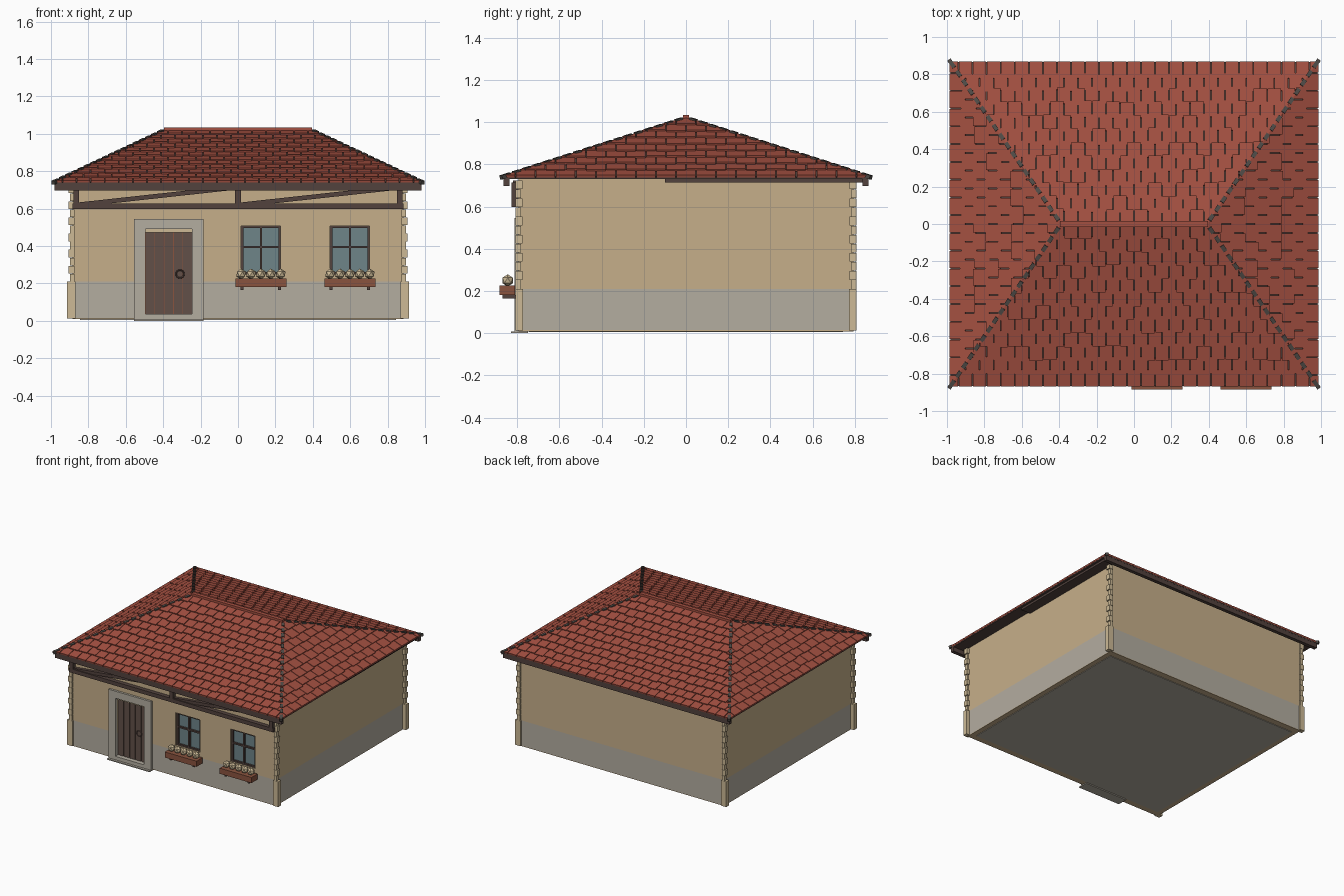
import bpy, bmesh, random
from math import pi, atan2
from mathutils import Matrix, Vector

random.seed(4)
if "Cube" in bpy.data.objects:
    bpy.data.objects.remove(bpy.data.objects["Cube"])


def material(name, *rgb):
    lin = [(c / 255 / 12.92) if c < 11 else ((c / 255 + 0.055) / 1.055) ** 2.4 for c in rgb]
    m = bpy.data.materials.new(name)
    m.use_nodes = True
    m.diffuse_color = (*lin, 1)
    m.node_tree.nodes["Principled BSDF"].inputs["Base Color"].default_value = (*lin, 1)
    return m


TILE = material("terracotta", 164, 80, 65)
WALL = material("ochre plaster", 198, 175, 138)
STONE = material("grey stone", 180, 173, 160)
BEAM = material("dark timber", 82, 66, 61)
DOOR = material("door wood", 98, 80, 72)
BOX = material("planter wood", 138, 84, 63)
GLASS = material("window glass", 110, 133, 137)
CREAM = material("cream", 205, 186, 150)
SLATE = material("hip slate", 78, 74, 70)


def finish(name, bm, mat):
    bmesh.ops.recalc_face_normals(bm, faces=bm.faces)
    me = bpy.data.meshes.new(name)
    bm.to_mesh(me)
    bm.free()
    me.materials.append(mat)
    ob = bpy.data.objects.new(name, me)
    bpy.context.collection.objects.link(ob)
    return ob


def add_box(bm, x, y, z, frame=Matrix()):
    """Add a box given its (low, high) range on each axis."""
    mid = Vector([(a + b) / 2 for a, b in (x, y, z)])
    size = [b - a for a, b in (x, y, z)]
    bmesh.ops.create_cube(bm, size=1, matrix=frame @ Matrix.Translation(mid) @ Matrix.Diagonal((*size, 1)))


def boxes(name, mat, *ranges):
    bm = bmesh.new()
    for r in ranges:
        add_box(bm, *r)
    return finish(name, bm, mat)


def around(c, r):
    return (c - r, c + r)


# Main dimensions
WX, WY, WTOP, PLINTH = 0.885, 0.795, 0.738, 0.21
EX, EY, EZ = 0.98, 0.865, 0.735
RX, RZ = 0.39, 1.012
DX = (-0.495, -0.245)
WINDOWS = [(0.017, 0.228), (0.493, 0.704)]
WZ = (0.25, 0.507)

# Walls, plinth and floor
walls = boxes("walls", WALL, (around(0, WX), around(0, WY), (PLINTH, WTOP)))
plinth = boxes("plinth", STONE, (around(0, WX), around(0, WY), (0.014, PLINTH)))
boxes("base_rim", WALL, (around(0, WX), around(0, WY), (0.009, 0.014)))
boxes("floor", STONE, (around(0, 0.845), around(0, 0.745), (0.005, 0.012)))

# Door and window recesses
recess = (-0.9, -0.757)
cutter = boxes("opening_cutter", WALL, (DX, recess, (0.035, 0.49)),
               *[(w, recess, WZ) for w in WINDOWS])
cutter.hide_render = True
for part in (walls, plinth):
    mod = part.modifiers.new("openings", "BOOLEAN")
    mod.operation, mod.object = "DIFFERENCE", cutter
    bpy.context.view_layer.objects.active = part
    bpy.ops.object.modifier_apply(modifier=mod.name)
bpy.data.objects.remove(cutter)

# Door surround, planks, lintel and ring handle
front = (-0.812, -0.79)
boxes("door_surround", STONE, ((-0.555, DX[0]), front, (0, 0.545)), ((DX[1], -0.185), front, (0, 0.545)),
      (DX, front, (0.49, 0.545)), (DX, front, (0, 0.035)))
boxes("door_step", STONE, ((-0.555, -0.185), (-0.83, -0.75), (0, 0.008)))
plank = (DX[1] - DX[0]) / 5
boxes("door_planks", DOOR, *[((DX[0] + i * plank + 0.002, DX[0] + (i + 1) * plank - 0.002),
                              (-0.778, -0.75), (0.035, 0.472)) for i in range(5)])
boxes("door_backing", BOX, (DX, (-0.772, -0.75), (0.035, 0.472)))
boxes("door_lintel", CREAM, (DX, (-0.79, -0.75), (0.472, 0.49)))
bpy.ops.mesh.primitive_torus_add(location=(-0.31, -0.782, 0.25), rotation=(pi / 2, 0, 0), major_radius=0.021,
                                 minor_radius=0.004, major_segments=16, minor_segments=6)
ring = bpy.context.object
ring.name = "door_ring"
ring.data.materials.append(BEAM)

# Windows and flower boxes
for side, (a, b) in zip(("right", "left"), WINDOWS):
    c, t = (a + b) / 2, 0.012
    boxes(side + "_window_glass", GLASS, ((a, b), (-0.768, -0.75), WZ))
    bars = (-0.783, -0.755)
    boxes(side + "_window_frame", BEAM, ((a, a + t), bars, WZ), ((b - t, b), bars, WZ),
          ((a, b), bars, (WZ[1] - t, WZ[1])), ((a, b), bars, (WZ[0], WZ[0] + t)),
          (around(c, t / 2), bars, WZ), ((a, b), bars, around(0.395, t / 2)))
    boxes(side + "_flower_box", BOX, (around(c, 0.137), (-0.885, -0.81), (0.182, 0.226)))
    boxes(side + "_box_brackets", BEAM, *[(around(c + s * 0.1, 0.008), (-0.87, -0.79), (0.165, 0.182))
                                          for s in (-1, 1)])
    bm = bmesh.new()
    for i in range(5):
        spot = Matrix.Translation((c + (i - 2) * 0.053, -0.845, 0.25))
        bmesh.ops.create_icosphere(bm, subdivisions=1, radius=0.029, matrix=spot)
    finish(side + "_flowers", bm, CREAM)

# Corner stones, alternating in width, with a broad foot
bm = bmesh.new()
for sx in (-1, 1):
    for sy in (-1, 1):
        def corner(x, y, z):
            add_box(bm, sorted(sx * v for v in x), sorted(sy * v for v in y), z)
        corner((0.87, 0.914), (0.772, 0.808), (0.012, PLINTH))
        for i in range(12):
            z = PLINTH + i * 0.043
            w = 0.008 * (i % 2)
            corner((0.875, 0.898 + w), (0.782 - w, 0.807), (z, z + 0.041))
finish("corner_stones", bm, CREAM)

# Timber truss across the front
truss_y = (-0.828, -0.79)
boxes("front_truss", BEAM, ((-0.885, 0.885), truss_y, (0.597, 0.627)),
      *[(around(x, 0.015), truss_y, (0.6, 0.715)) for x in (-0.865, 0, 0.865)])
bm = bmesh.new()
for x in (-0.86, 0.01):
    ends = [Vector((x, -0.805, 0.62)), Vector((x + 0.84, -0.805, 0.712))]
    d = ends[1] - ends[0]
    turn = Matrix.Translation(ends[0]) @ Matrix.Rotation(-atan2(d.z, d.x), 4, "Y")
    add_box(bm, (0, d.length), (-0.015, 0.015), (-0.012, 0.012), turn)
finish("truss_braces", bm, BEAM)

# Eaves boards
boxes("eaves_boards", BEAM, (around(0, EX), around(0, EY), (0.731, 0.739)),
      *[(around(0, EX), around(s * 0.85, 0.014), (0.697, 0.735)) for s in (-1, 1)])
boxes("right_eaves_board", BEAM, ((WX, 0.965), (-0.1, 0.86), (0.715, 0.733)))

# Solid hipped core below the tiles
bm = bmesh.new()
eave = [bm.verts.new((sx * EX, sy * EY, EZ)) for sx, sy in ((-1, -1), (1, -1), (1, 1), (-1, 1))]
left, right = [bm.verts.new((x, 0, RZ)) for x in (-RX, RX)]
for f in ((eave[0], eave[1], right, left), (eave[1], eave[2], right), (eave[2], eave[3], left, right),
          (eave[3], eave[0], left), eave[::-1]):
    bm.faces.new(f)
finish("roof_core", bm, BEAM)


def tiled_slope(name, out, half, dist, run, rows, width):
    """Overlapping staggered tiles on one slope, trimmed along the hips."""
    e = Vector((*out, 0))
    u = Vector((-e.y, e.x, 0))
    rise = Vector((0, 0, RZ - EZ)) - e * run
    length, v = rise.length, rise.normalized()
    n = u.cross(v)
    origin = e * dist + Vector((0, 0, EZ))
    frame = Matrix.Translation(origin) @ Matrix((u, v, n)).transposed().to_4x4()
    bm = bmesh.new()
    step = length / rows
    count = int(half / width) + 2
    for r in range(rows):
        for c in range(-count, count + 1):
            x = (c + 0.5 * (r % 2)) * width
            if abs(x) > half * 1.05 + width - r * step * 0.5:
                continue
            drop = random.uniform(0, 0.012) if r else 0
            tilt = frame @ Matrix.Translation((x, r * step - drop, 0.008)) @ Matrix.Rotation(-0.1, 4, "X")
            add_box(bm, around(0, width / 2 - 0.0025), (0, step * 1.2), (-0.004, 0.008), tilt)
    # Trim at both hips and at the ridge
    cuts = [(Vector((0, 0, RZ)), -e)] if out[0] == 0 else []
    for s in (-1, 1):
        foot = origin + u * half * s
        top = Vector((RX if foot.x > 0 else -RX, 0, RZ))
        side = (top - foot).cross(Vector((0, 0, 1))).normalized()
        cuts.append((foot, side if side.dot(u) * s > 0 else -side))
    for co, no in cuts:
        geom = bm.verts[:] + bm.edges[:] + bm.faces[:]
        cut = bmesh.ops.bisect_plane(bm, geom=geom, plane_co=co, plane_no=no, clear_outer=True)
        edges = [g for g in cut["geom_cut"] if isinstance(g, bmesh.types.BMEdge)]
        bmesh.ops.holes_fill(bm, edges=edges, sides=0)
    finish(name, bm, TILE)


tiled_slope("front_tiles", (0, -1), EX, EY, EY, 12, 0.075)
tiled_slope("back_tiles", (0, 1), EX, EY, EY, 12, 0.075)
tiled_slope("right_tiles", (1, 0), EY, EX, EX - RX, 9, 0.095)
tiled_slope("left_tiles", (-1, 0), EY, EX, EX - RX, 9, 0.095)

# Ridge cap and dashed hip caps
boxes("ridge_cap", TILE, (around(0, RX + 0.005), around(0, 0.015), (1.01, 1.034)))
bm = bmesh.new()
for sx in (-1, 1):
    for sy in (-1, 1):
        foot, top = Vector((sx * EX, sy * EY, EZ + 0.008)), Vector((sx * RX, 0, RZ + 0.008))
        d = top - foot
        frame = Matrix.Translation(foot) @ d.to_track_quat("Y", "Z").to_matrix().to_4x4()
        step = d.length / 18
        for i in range(18):
            start = i * step - (0.015 if i == 0 else 0)
            add_box(bm, around(0, 0.011), (start, i * step + step * 0.6), (-0.01, 0.009), frame)
finish("hip_caps", bm, SLATE)
